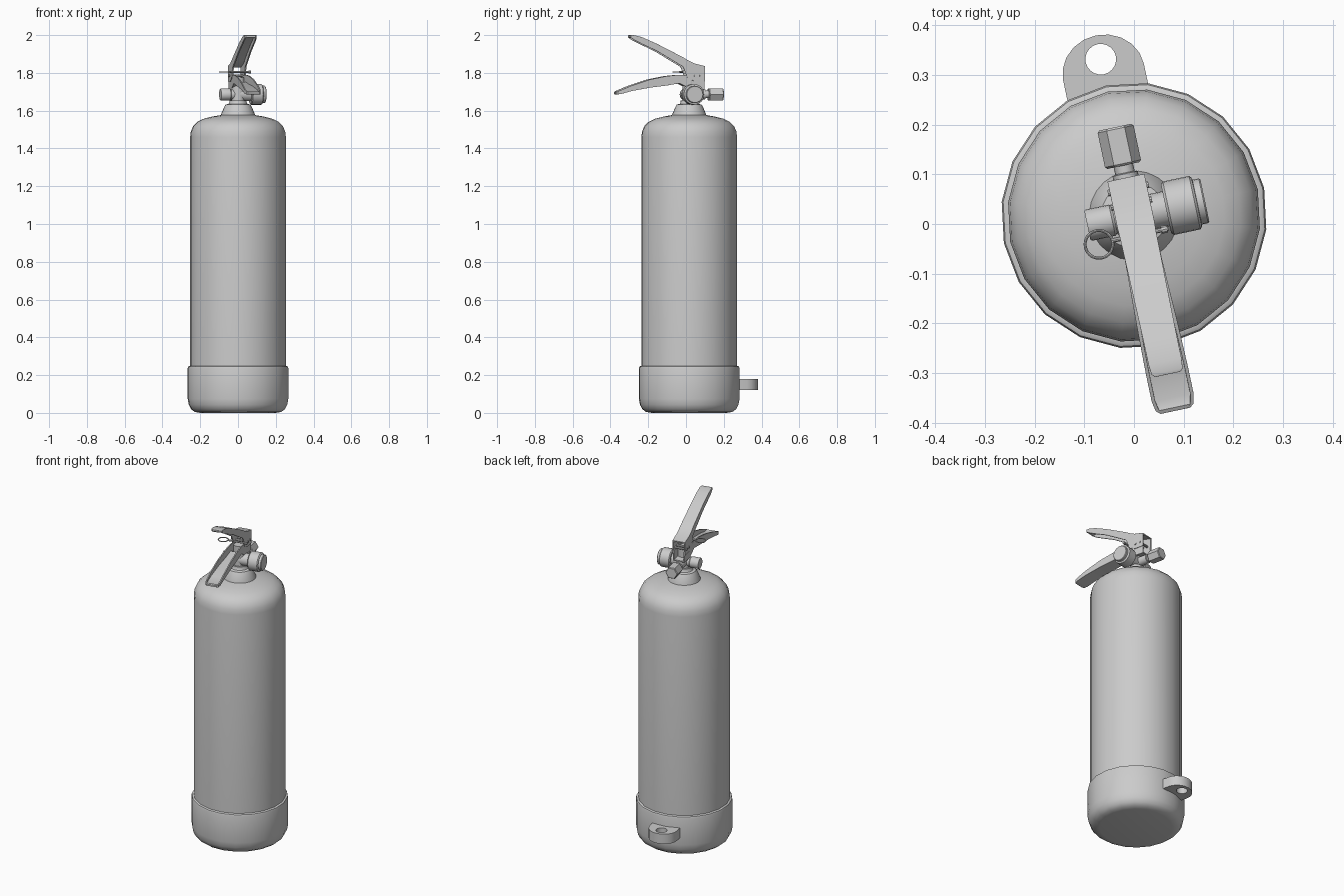
import bpy, bmesh, math
from mathutils import Matrix, Vector

if "Cube" in bpy.data.objects:
    bpy.data.objects.remove(bpy.data.objects["Cube"])

PLACE = Matrix.Translation((0, 0.017, 0)) @ Matrix.Rotation(math.radians(12), 4, 'Z')


def finish(name, bm):
    bmesh.ops.recalc_face_normals(bm, faces=bm.faces)
    me = bpy.data.meshes.new(name)
    bm.to_mesh(me)
    bm.free()
    me.transform(PLACE)
    ob = bpy.data.objects.new(name, me)
    bpy.context.collection.objects.link(ob)
    return ob


def skin(name, rings):
    """Join equal-sized closed rings of points into a capped solid."""
    bm = bmesh.new()
    vs = [[bm.verts.new(p) for p in r] for r in rings]
    n = len(vs[0])
    for a, b in zip(vs, vs[1:]):
        for i in range(n):
            j = (i + 1) % n
            bm.faces.new((a[i], a[j], b[j], b[i]))
    bm.faces.new(vs[0])
    bm.faces.new(vs[-1])
    return finish(name, bm)


def turned(name, profile, sides, axis='Z', at=(0, 0, 0)):
    """Lathe a (radius, distance) profile around a local axis."""
    m = Vector((0, 0, 1)).rotation_difference(
        Vector({'X': (1, 0, 0), 'Y': (0, 1, 0), 'Z': (0, 0, 1)}[axis])).to_matrix()
    return skin(name, [[m @ Vector((r * math.cos(math.tau * i / sides),
                                    r * math.sin(math.tau * i / sides), d)) + Vector(at)
                        for i in range(sides)] for r, d in profile])


def channel(name, stations, open_down, t=0.007):
    """U-section lever through (y, top, bottom, half width) stations; closed tip."""
    rings = []
    for k, (y, top, bot, w) in enumerate(stations):
        face, rim = (top, bot) if open_down else (bot, top)
        floor = face + (rim - face) * (0.95 if k >= len(stations) - 2 else t / (top - bot))
        v = w - t
        sec = [(-w, rim), (-w, face), (w, face), (w, rim),
               (v, rim), (v, floor), (-v, floor), (-v, rim)]
        rings.append([(x, y, z) for x, z in sec])
    ob = skin(name, rings)
    b = ob.modifiers.new("soft_edges", 'BEVEL')
    b.width, b.segments, b.limit_method, b.angle_limit = 0.003, 2, 'ANGLE', math.radians(50)
    return ob


# Tank and base cup
turned("tank", [(0.22, 0.1), (0.255, 0.12), (0.255, 1.46), (0.251, 1.49), (0.239, 1.518),
                (0.216, 1.541), (0.183, 1.557), (0.14, 1.568), (0.09, 1.577), (0.05, 1.58)], 20)
turned("base_cup", [(0.2, 0), (0.23, 0.005), (0.25, 0.02), (0.262, 0.043), (0.268, 0.075),
                    (0.268, 0.235), (0.265, 0.245), (0.258, 0.249), (0.25, 0.249)], 20)

# Mounting tab with hole on the back of the cup
cu = bpy.data.curves.new("mounting_tab", 'CURVE')
cu.dimensions, cu.fill_mode, cu.extrude = '2D', 'BOTH', 0.03
outline = [(-0.083, 0.235), (0.083, 0.235)] + [
    (0.083 * math.cos(math.pi * i / 10), 0.295 + 0.076 * math.sin(math.pi * i / 10))
    for i in range(11)]
hole = [(0.031 * math.cos(math.tau * i / 20), 0.322 + 0.031 * math.sin(math.tau * i / 20))
        for i in range(20)]
for pts in (outline, hole):
    s = cu.splines.new('POLY')
    s.points.add(len(pts) - 1)
    s.use_cyclic_u = True
    for p, (x, y) in zip(s.points, pts):
        p.co = (x, y, 0, 1)
tab = bpy.data.objects.new("mounting_tab", cu)
bpy.context.collection.objects.link(tab)
bpy.context.view_layer.objects.active = tab
tab.select_set(True)
bpy.ops.object.convert(target='MESH')
tab = bpy.context.view_layer.objects.active
tab.data.transform(PLACE @ Matrix.Translation((0, 0, 0.15)))

# Neck collar and valve body
turned("neck_collar", [(0.092, 1.565), (0.09, 1.58), (0.072, 1.622), (0.066, 1.632),
                       (0.05, 1.636), (0.045, 1.645), (0.045, 1.655)], 24)
turned("valve_body", [(0.036, 1.63), (0.036, 1.775)], 20)

# Cross pipe, gauge, and rear hose outlet
Z = 1.686
turned("side_plug", [(0.03, -0.096), (0.032, -0.092), (0.032, -0.045), (0.028, -0.04),
                     (0.028, 0)], 20, 'X', (0, 0, Z))
turned("gauge_stem", [(0.036, 0), (0.036, 0.075)], 20, 'X', (0, 0, Z))
turned("gauge", [(0.05, 0.066), (0.055, 0.071), (0.055, 0.125), (0.051, 0.129),
                 (0.046, 0.13), (0.046, 0.143), (0.043, 0.146)], 24, 'X', (0, 0, Z))
turned("outlet_stem", [(0.026, 0), (0.026, 0.086), (0.02, 0.088), (0.02, 0.108)],
       16, 'Y', (0, 0, Z))
turned("outlet_nut", [(0.033, 0.103), (0.037, 0.107), (0.037, 0.178), (0.033, 0.182)],
       6, 'Y', (0, 0, Z))

# Squeeze lever (hollow beneath) and carry handle (hollow above)
channel("squeeze_lever", [
    (0.078, 1.836, 1.755, 0.038), (0.02, 1.85, 1.755, 0.038), (-0.018, 1.868, 1.775, 0.038),
    (-0.04, 1.882, 1.832, 0.037), (-0.18, 1.953, 1.915, 0.035), (-0.26, 1.988, 1.952, 0.034),
    (-0.3, 1.999, 1.972, 0.034), (-0.321, 2.0, 1.985, 0.032), (-0.327, 1.998, 1.988, 0.026)], True)
channel("carry_handle", [
    (0.076, 1.775, 1.712, 0.035), (0, 1.785, 1.715, 0.035), (-0.06, 1.79, 1.745, 0.036),
    (-0.13, 1.783, 1.733, 0.038), (-0.22, 1.765, 1.722, 0.041), (-0.32, 1.733, 1.704, 0.043),
    (-0.375, 1.71, 1.689, 0.043), (-0.395, 1.702, 1.686, 0.039), (-0.402, 1.698, 1.688, 0.03)], False)

# Pivot rivets
for name, y, z in (("pivot_rivet", 0.055, 1.785), ("stop_rivet", 0.025, 1.785)):
    turned(name, [(0.007, -0.042), (0.007, 0.042)], 10, 'X', (0, y, z))

# Safety pin with pull ring
turned("safety_pin", [(0.005, -0.053), (0.005, 0.062)], 10, 'X', (0, -0.04, 1.805))
turned("pin_tip", [(0.008, 0.048), (0.008, 0.06)], 10, 'X', (0, -0.04, 1.805))
bm = bmesh.new()
grid = [[bm.verts.new((-0.081 + (0.028 + 0.003 * math.cos(b)) * math.cos(a),
                       -0.042 + (0.028 + 0.003 * math.cos(b)) * math.sin(a),
                       1.805 + 0.003 * math.sin(b)))
         for b in (math.tau * j / 8 for j in range(8))]
        for a in (math.tau * i / 32 for i in range(32))]
for i in range(32):
    for j in range(8):
        k, m = (i + 1) % 32, (j + 1) % 8
        bm.faces.new((grid[i][j], grid[k][j], grid[k][m], grid[i][m]))
finish("pull_ring", bm)

# Smooth shading with crisp edges
bpy.ops.object.select_all(action='SELECT')
bpy.ops.object.shade_smooth_by_angle(angle=math.radians(32))
